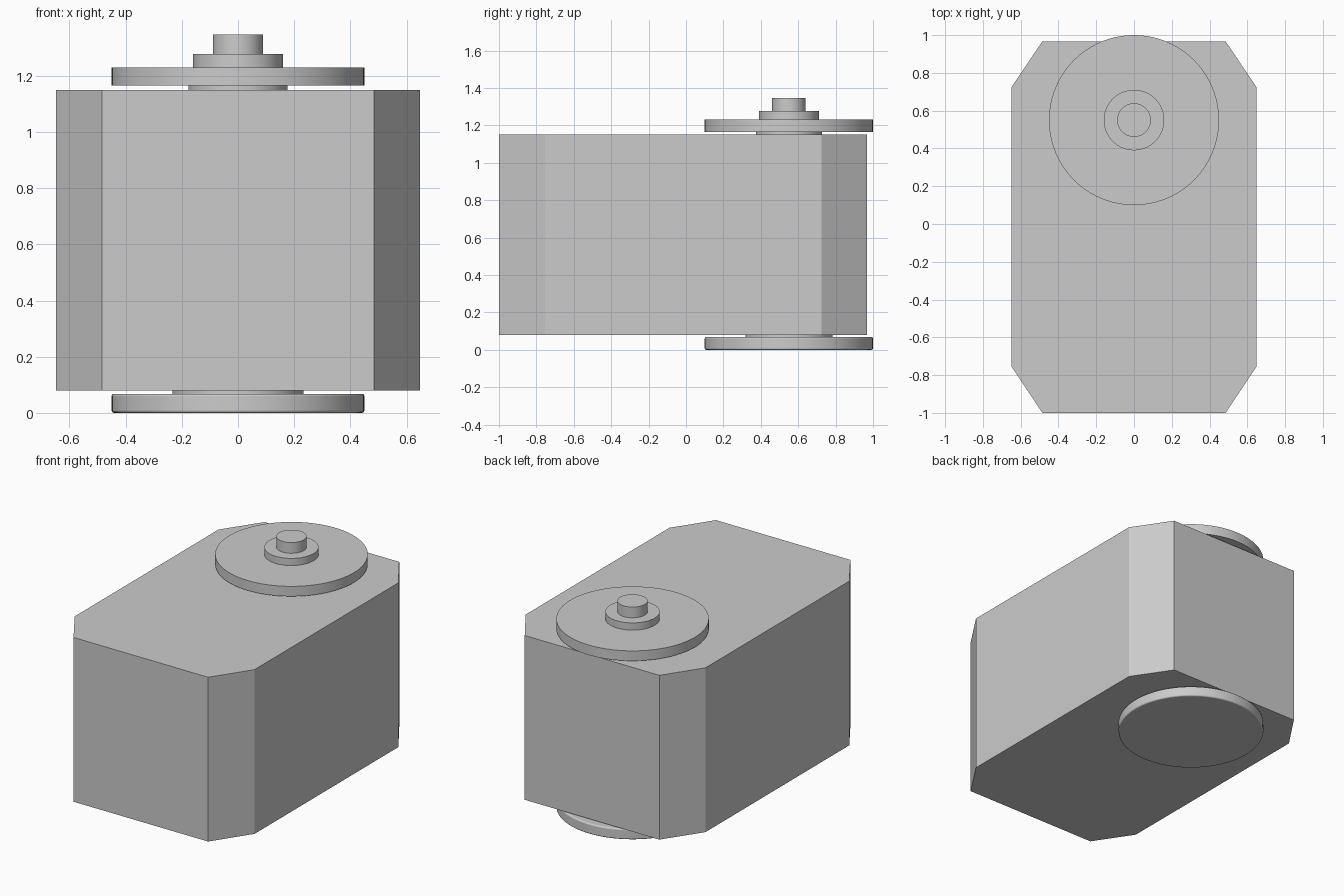
import bpy
import bmesh
import math

cube = bpy.data.objects.get("Cube")
if cube:
    bpy.data.objects.remove(cube, do_unlink=True)

# Single plain grey finish
grey = bpy.data.materials.new("plain_grey")
grey.use_nodes = True
grey.diffuse_color = (0.6, 0.6, 0.6, 1)
grey.node_tree.nodes["Principled BSDF"].inputs["Base Color"].default_value = (0.6, 0.6, 0.6, 1)

AXLE_Y = 0.55


def add_object(name, bm):
    bmesh.ops.recalc_face_normals(bm, faces=bm.faces)
    mesh = bpy.data.meshes.new(name)
    bm.to_mesh(mesh)
    bm.free()
    mesh.materials.append(grey)
    obj = bpy.data.objects.new(name, mesh)
    bpy.context.collection.objects.link(obj)
    return obj


def prism(name, outline, z0, z1):
    bm = bmesh.new()
    base = bm.faces.new([bm.verts.new((x, y, z0)) for x, y in outline])
    top = bmesh.ops.extrude_face_region(bm, geom=[base])["geom"]
    verts = [v for v in top if isinstance(v, bmesh.types.BMVert)]
    bmesh.ops.translate(bm, verts=verts, vec=(0, 0, z1 - z0))
    return add_object(name, bm)


def disc(name, radius, z0, z1, rounding=0):
    sides = 96
    ring = [(radius * math.cos(math.tau * i / sides),
             AXLE_Y + radius * math.sin(math.tau * i / sides)) for i in range(sides)]
    obj = prism(name, ring, z0, z1)
    if rounding:
        bevel = obj.modifiers.new("rounded_rim", "BEVEL")
        bevel.width = rounding
        bevel.segments = 3
        bevel.limit_method = "ANGLE"
        bevel.angle_limit = math.radians(40)
    bpy.ops.object.select_all(action="DESELECT")
    obj.select_set(True)
    bpy.context.view_layer.objects.active = obj
    bpy.ops.object.shade_smooth_by_angle(angle=math.radians(35))
    return obj


# Box housing with four cut corners
right_half = [(0.485, -1.0), (0.648, -0.755), (0.648, 0.725), (0.485, 0.967)]
left_half = [(-x, y) for x, y in reversed(right_half)]
prism("housing", right_half + left_half, 0.08, 1.15)

# Lower flange and its neck
disc("lower_flange", 0.45, 0, 0.068, 0.008)
disc("lower_neck", 0.233, 0.06, 0.085)

# Upper flange, neck, collar and shaft
disc("upper_neck", 0.177, 1.145, 1.17)
disc("upper_flange", 0.45, 1.165, 1.23)
disc("collar", 0.16, 1.225, 1.277)
disc("shaft", 0.089, 1.27, 1.347)
